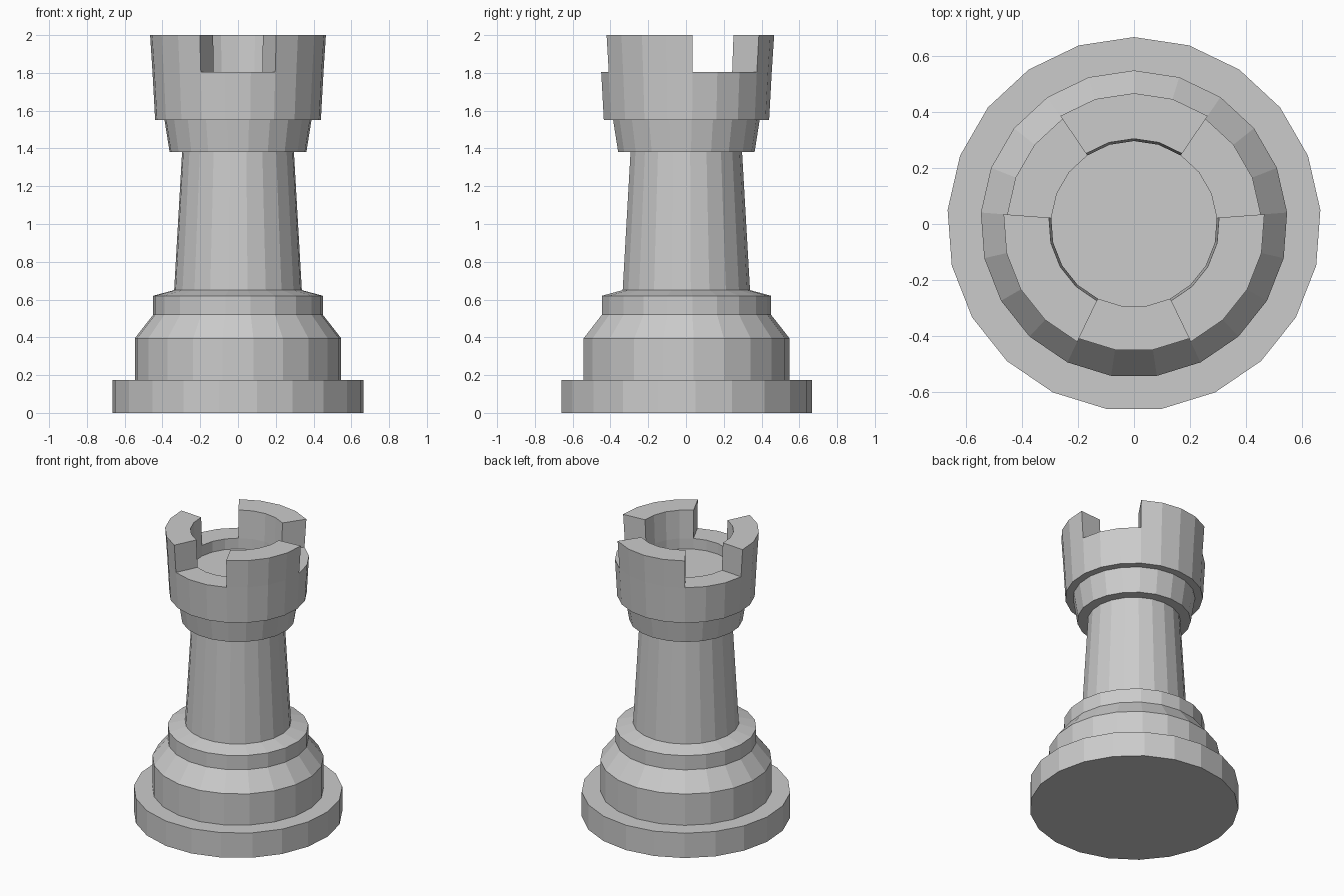
import bpy, bmesh
from math import sin, cos, pi

if "Cube" in bpy.data.objects:
    bpy.data.objects.remove(bpy.data.objects["Cube"])

SIDES = 21
# (radius, height) from the underside up the outside, over the rim and down to the recess
PROFILE = [
    (0.667, 0.0), (0.667, 0.175),                  # foot
    (0.548, 0.175), (0.548, 0.395), (0.45, 0.52),  # plinth
    (0.45, 0.62), (0.339, 0.65),                   # collar
    (0.297, 1.38),                                 # shaft
    (0.363, 1.38), (0.39, 1.55),                   # neck ring
    (0.44, 1.55), (0.454, 1.805),                  # crown
    (0.296, 1.805), (0.296, 1.73),                 # recess
]

bm = bmesh.new()
rings = [[bm.verts.new((r * sin(2 * pi * i / SIDES), r * cos(2 * pi * i / SIDES), z))
          for i in range(SIDES)] for r, z in PROFILE]

# Turned body
rim = []
for level, (a, b) in enumerate(zip(rings, rings[1:])):
    for i in range(SIDES):
        j = (i + 1) % SIDES
        face = bm.faces.new((a[i], b[i], b[j], a[j]))
        # Four rim segments of every seven carry a battlement
        if level == 11 and (i + 2) % 7 < 4:
            rim.append(face)
bm.faces.new(rings[0])
bm.faces.new(rings[-1])
bmesh.ops.recalc_face_normals(bm, faces=bm.faces)

# Three flared battlements
new = bmesh.ops.extrude_face_region(bm, geom=rim)["geom"]
for v in (g for g in new if isinstance(g, bmesh.types.BMVert)):
    v.co.x *= 1.028
    v.co.y *= 1.028
    v.co.z = 2.0
old = [f for f in rim if f.is_valid and f not in new]
if old:
    bmesh.ops.delete(bm, geom=old, context='FACES')
bmesh.ops.recalc_face_normals(bm, faces=bm.faces)

mesh = bpy.data.meshes.new("castle_tower")
bm.to_mesh(mesh)
bm.free()
bpy.context.collection.objects.link(bpy.data.objects.new("castle_tower", mesh))
